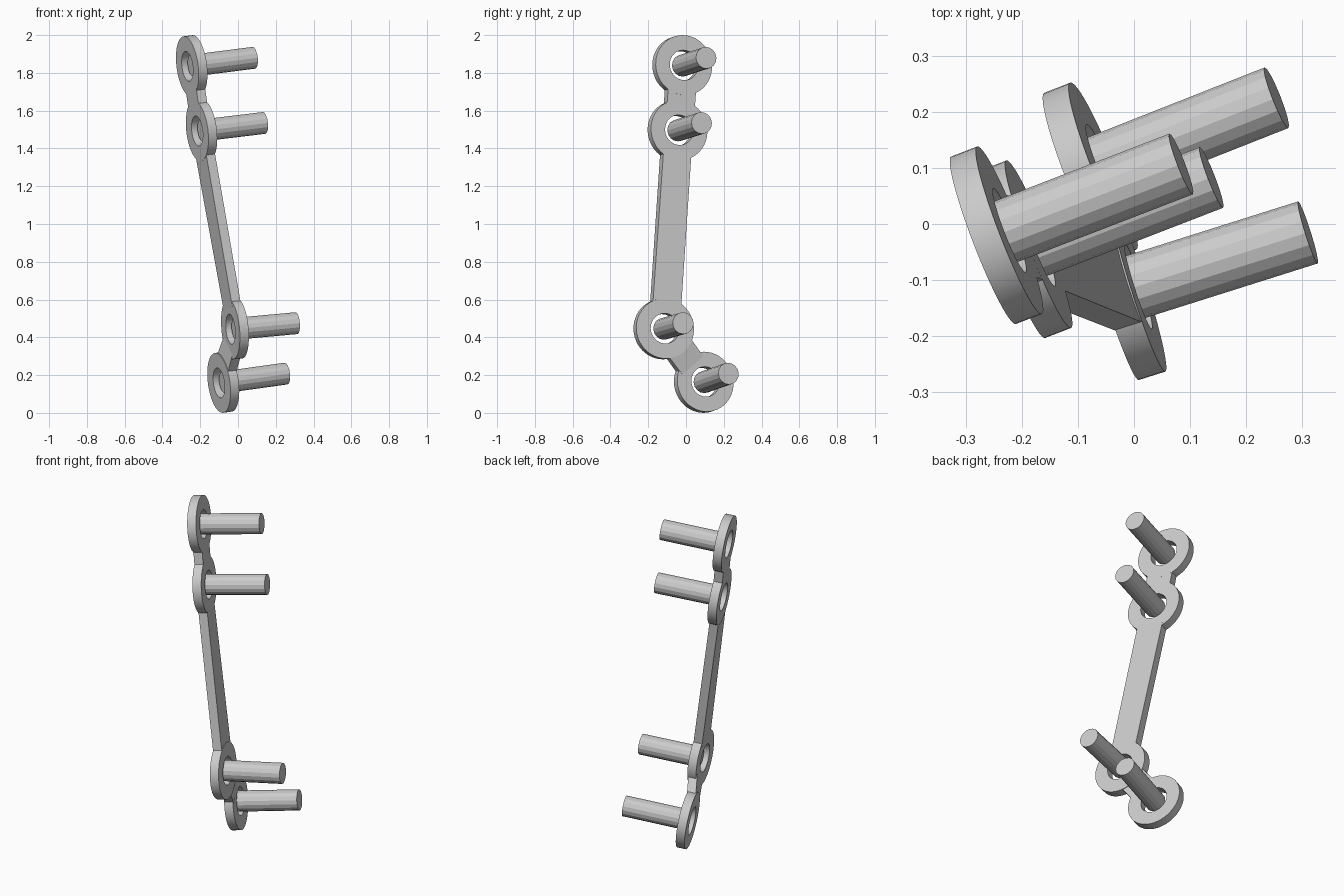
import bpy, bmesh
from math import tau
from mathutils import Vector, Matrix

if "Cube" in bpy.data.objects:
    bpy.data.objects.remove(bpy.data.objects["Cube"], do_unlink=True)

RING_R, HOLE_R, SCREW_R = 0.16, 0.08, 0.058
HALF_T, LINK_HALF_W, LINK_INSET = 0.025, 0.079, 0.11

# Eyelet centre and screw tip for each fixing point, top to bottom
FIXINGS = {
    "top": ((-0.245, -0.02, 1.838), (0.084, 0.107, 1.88)),
    "upper": ((-0.193, -0.045, 1.495), (0.138, 0.083, 1.535)),
    "lower": ((-0.016, -0.118, 0.445), (0.31, -0.015, 0.475)),
    "bottom": ((-0.078, 0.094, 0.162), (0.254, 0.225, 0.208)),
}


def finish(name, bm, smooth=False):
    bmesh.ops.recalc_face_normals(bm, faces=bm.faces)
    mesh = bpy.data.meshes.new(name)
    bm.to_mesh(mesh)
    bm.free()
    obj = bpy.data.objects.new(name, mesh)
    bpy.context.collection.objects.link(obj)
    if smooth:
        bpy.ops.object.select_all(action="DESELECT")
        obj.select_set(True)
        bpy.context.view_layer.objects.active = obj
        bpy.ops.object.shade_smooth_by_angle()
    return obj


def aligned(axis, origin):
    return Matrix.Translation(origin) @ axis.to_track_quat("Z", "Y").to_matrix().to_4x4()


def eyelet(name, centre, axis):
    # Rectangular section spun into a flat ring
    bm = bmesh.new()
    corners = [(r, 0, z) for r, z in ((HOLE_R, -HALF_T), (RING_R, -HALF_T),
                                      (RING_R, HALF_T), (HOLE_R, HALF_T))]
    verts = [bm.verts.new(c) for c in corners]
    edges = [bm.edges.new((verts[i], verts[(i + 1) % 4])) for i in range(4)]
    bmesh.ops.spin(bm, geom=verts + edges, cent=(0, 0, 0), axis=(0, 0, 1),
                   angle=tau, steps=48, use_merge=False)
    bmesh.ops.remove_doubles(bm, verts=bm.verts, dist=0.0001)
    bm.transform(aligned(axis, centre))
    finish(name, bm, smooth=True)


def screw(name, start, tip, axis):
    bm = bmesh.new()
    bmesh.ops.create_cone(bm, cap_ends=True, segments=16, radius1=SCREW_R,
                          radius2=SCREW_R, depth=(tip - start).length)
    bm.transform(aligned(axis, (start + tip) / 2))
    finish(name, bm)


def link(name, end_a, end_b):
    # Bar whose ends lie flush in the planes of both eyelets
    bm = bmesh.new()
    run = end_b[0] - end_a[0]
    sections = []
    for (centre, axis), sign in ((end_a, 1), (end_b, -1)):
        side = axis.cross(run).normalized()
        along = side.cross(axis).normalized() * sign
        base = centre + along * LINK_INSET
        sections.append([bm.verts.new(base + side * LINK_HALF_W * u + axis * HALF_T * v)
                         for u, v in ((-1, -1), (1, -1), (1, 1), (-1, 1))])
    a, b = sections
    bm.faces.new(a)
    bm.faces.new(b)
    for i in range(4):
        j = (i + 1) % 4
        bm.faces.new((a[i], a[j], b[j], b[i]))
    finish(name, bm)


# Eyelets and their screws
ends = []
for label, (centre, tip) in FIXINGS.items():
    centre, tip = Vector(centre), Vector(tip)
    axis = (tip - centre).normalized()
    ends.append((centre, axis))
    eyelet(label + "_eyelet", centre, axis)
    screw(label + "_screw", centre, tip, axis)

# Bars joining neighbouring eyelets
for name, a, b in zip(("top_link", "long_bar", "bottom_link"), ends, ends[1:]):
    link(name, a, b)
